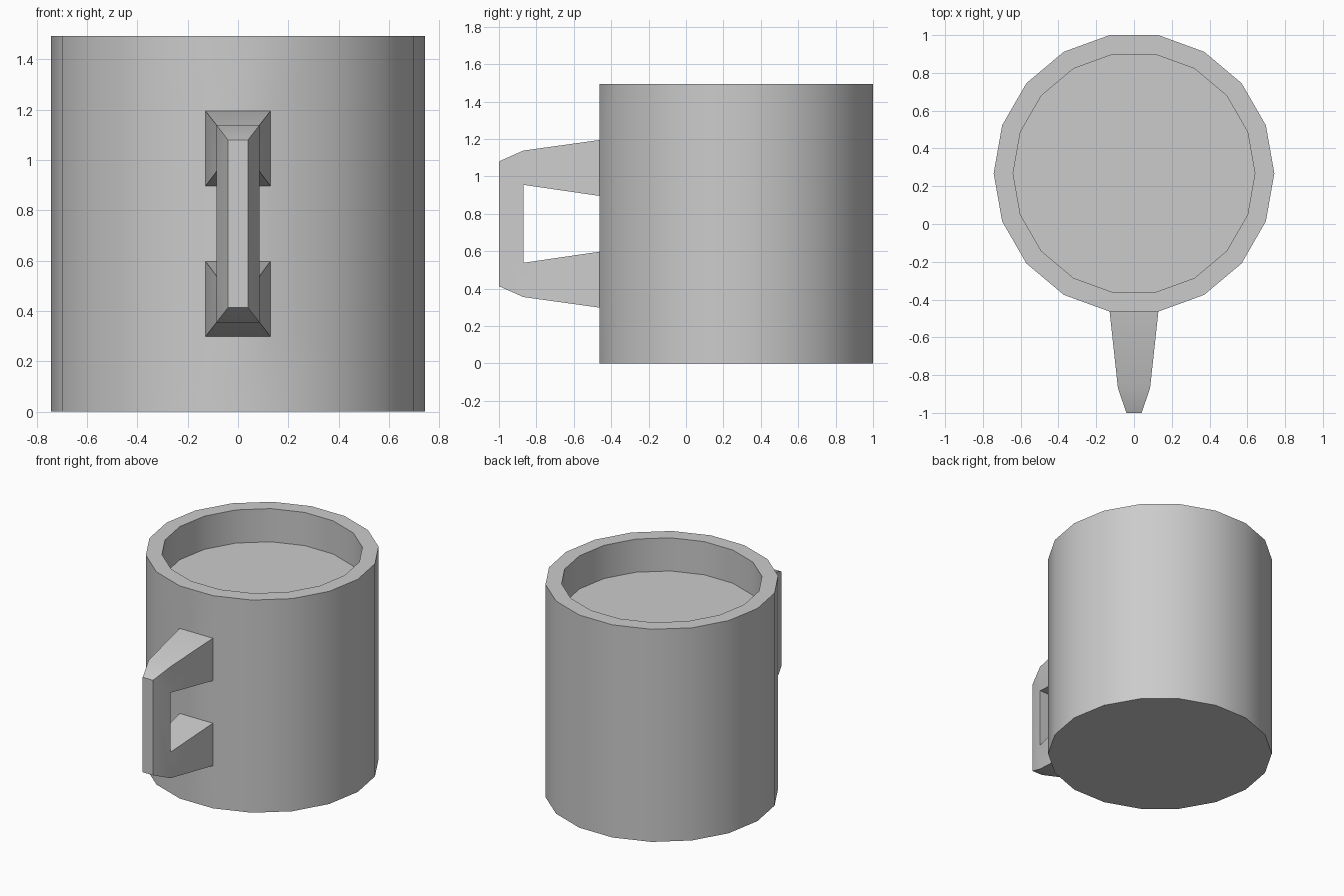
import bpy, bmesh, math

if "Cube" in bpy.data.objects:
    bpy.data.objects.remove(bpy.data.objects["Cube"])

SIDES, R_OUT, R_IN, HEIGHT, FLOOR_Z = 18, 0.743, 0.64, 1.493, 1.26
CENTRE_Y = 1 - R_OUT * math.cos(math.radians(10))
WALL_Y = CENTRE_Y - R_OUT * math.cos(math.radians(10))
WALL_W = R_OUT * math.sin(math.radians(10))
STEP = HEIGHT / 5

bm = bmesh.new()


def ring(r, z):
    a = 2 * math.pi / SIDES
    return [bm.verts.new((r * math.cos(i * a), CENTRE_Y + r * math.sin(i * a), z))
            for i in range(SIDES)]


def bridge(lower, upper, skip=()):
    for i in range(SIDES):
        if i not in skip:
            j = (i + 1) % SIDES
            bm.faces.new((lower[i], lower[j], upper[j], upper[i]))


def face(points):
    bm.faces.new([bm.verts.new(p) for p in points])


# Cup body: outer wall in five bands, leaving two openings for the handle
rings = [ring(R_OUT, k * STEP) for k in range(6)]
for k in range(5):
    bridge(rings[k], rings[k + 1], skip=(13,) if k in (1, 3) else ())
bm.faces.new(rings[0][::-1])

# Rim, inner wall and inside floor
lip, floor = ring(R_IN, HEIGHT), ring(R_IN, FLOOR_Z)
bridge(rings[5], lip)
bridge(lip, floor)
bm.faces.new(floor)

# Handle: half profile from the wall outwards, as (half width, y, z)
MID = HEIGHT / 2
outer = [(WALL_W, WALL_Y, 4 * STEP), (0.085, -0.87, 1.138), (0.04, -1.0, 1.08)]
inner = [(WALL_W, WALL_Y, 3 * STEP), (0.085, -0.87, 0.955)]


def flip(p):
    return (p[0], p[1], 2 * MID - p[2])


def strip(a, b):
    face([(-a[0], a[1], a[2]), a, b, (-b[0], b[1], b[2])])


outer_loop = outer + [flip(p) for p in reversed(outer)]
inner_loop = inner + [flip(p) for p in reversed(inner)]
for loop in (outer_loop, inner_loop):
    for a, b in zip(loop, loop[1:]):
        strip(a, b)

# Handle cheeks: two tapered arms and the grip on each side
grip = outer_loop[1:5] + [inner_loop[2], inner_loop[1]]
arm = [outer[0], outer[1], inner[1], inner[0]]
for s in (-1, 1):
    for poly in (grip, arm, [flip(p) for p in arm]):
        face([(s * x, y, z) for x, y, z in poly])

bmesh.ops.remove_doubles(bm, verts=bm.verts[:], dist=0.001)
bmesh.ops.recalc_face_normals(bm, faces=bm.faces[:])

mesh = bpy.data.meshes.new("mug")
bm.to_mesh(mesh)
bm.free()
mug = bpy.data.objects.new("mug", mesh)
bpy.context.collection.objects.link(mug)
bpy.context.view_layer.objects.active = mug
mug.select_set(True)
bpy.ops.object.shade_smooth_by_angle(angle=math.radians(30))
